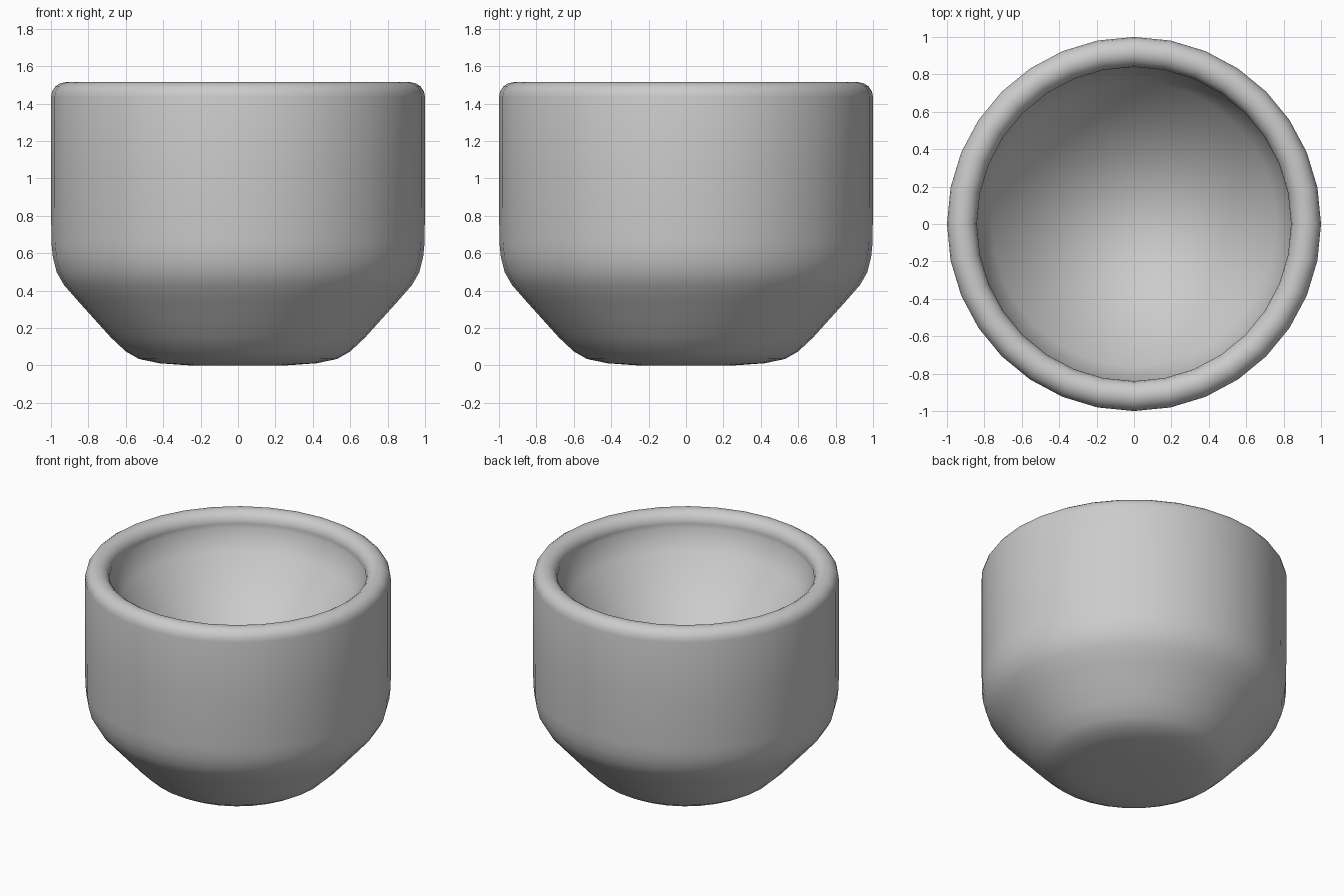
import bpy, bmesh, math

cube = bpy.data.objects.get("Cube")
if cube:
    bpy.data.objects.remove(cube, do_unlink=True)

SIDES = 32

# Plain grey glaze
glaze = bpy.data.materials.new("plain_grey")
glaze.use_nodes = True
grey = (0.6, 0.6, 0.6, 1.0)
glaze.diffuse_color = grey
glaze.node_tree.nodes["Principled BSDF"].inputs["Base Color"].default_value = grey


def lathe(name, profile):
    """Turn an (r, z) profile around the z axis into a smooth solid."""
    bm = bmesh.new()
    verts = [bm.verts.new((r, 0, z)) for r, z in profile]
    edges = [bm.edges.new(pair) for pair in zip(verts, verts[1:])]
    bmesh.ops.spin(bm, geom=verts + edges, cent=(0, 0, 0), axis=(0, 0, 1),
                   angle=math.tau, steps=SIDES)
    bmesh.ops.remove_doubles(bm, verts=bm.verts, dist=0.0005)
    bmesh.ops.recalc_face_normals(bm, faces=bm.faces)
    mesh = bpy.data.meshes.new(name)
    bm.to_mesh(mesh)
    bm.free()
    mesh.materials.append(glaze)
    obj = bpy.data.objects.new(name, mesh)
    bpy.context.collection.objects.link(obj)
    bpy.context.view_layer.objects.active = obj
    obj.select_set(True)
    bpy.ops.object.shade_smooth_by_angle(angle=math.radians(50))
    obj.select_set(False)
    return obj


# Outside: soft foot, sloping base, rounded shoulder and straight wall
outside = [(0, 0), (0.25, 0), (0.42, 0.012), (0.53, 0.035), (0.6, 0.075),
           (0.68, 0.15), (0.77, 0.25), (0.86, 0.35), (0.93, 0.43),
           (0.97, 0.5), (0.99, 0.58), (0.998, 0.66), (1, 1.05)]

# Rounded rim, from the outer wall over the top to the inner edge
rim = [(0.92 + 0.08 * math.cos(a), 1.435 + 0.08 * math.sin(a))
       for a in (math.pi * i / 8 for i in range(9))]

# Inside: a curved bowl that steepens towards the rim
radii = [0.845 * (1 - i / 10) for i in range(11)]
bowl = [(r, 0.79 + 0.75 * r ** 2 + 0.15 * r ** 4) for r in radii]

lathe("cup_body", outside + rim + bowl)
